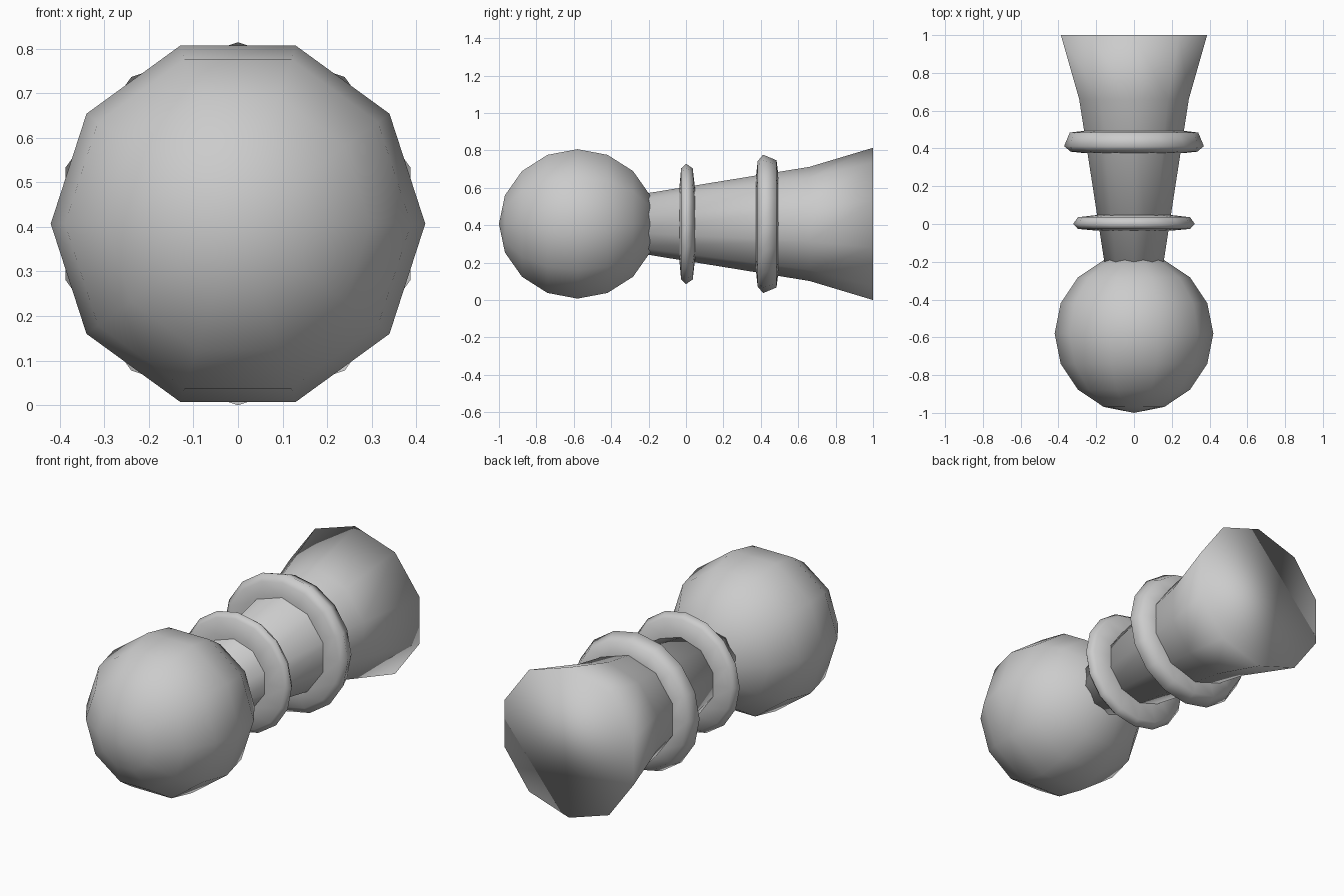
import bpy, bmesh, math

if "Cube" in bpy.data.objects:
    bpy.data.objects.remove(bpy.data.objects["Cube"])

CZ = 0.407  # height of the long axis


def lathe(name, profile, sides, phase=0.0):
    """Revolve (y, radius) points round the y axis; radius 0 makes a pole, open ends are capped."""
    bm = bmesh.new()
    loops = []
    for y, r in profile:
        if r < 1e-6:
            loops.append([bm.verts.new((0, y, CZ))])
            continue
        ang = [phase + 2 * math.pi * i / sides for i in range(sides)]
        loops.append([bm.verts.new((r * math.cos(a), y, CZ + r * math.sin(a))) for a in ang])
    for a, b in zip(loops, loops[1:]):
        for i in range(sides):
            j = (i + 1) % sides
            ring = [a[i % len(a)], a[j % len(a)], b[j % len(b)], b[i % len(b)]]
            bm.faces.new(list(dict.fromkeys(ring)))
    for end in (loops[0], loops[-1]):
        if len(end) > 1:
            bm.faces.new(end)
    bmesh.ops.recalc_face_normals(bm, faces=bm.faces[:])
    for f in bm.faces:
        f.smooth = True
    me = bpy.data.meshes.new(name)
    bm.to_mesh(me)
    bm.free()
    ob = bpy.data.objects.new(name, me)
    bpy.context.collection.objects.link(ob)
    return ob


# Ball head, 10 sides by 8 rings
R = 0.42
ball = [(-0.58 - R * math.cos(math.pi * k / 8), R * math.sin(math.pi * k / 8)) for k in range(9)]
lathe("ball_head", ball, 10)

# Tapering stem flaring to the capped foot, a corner pointing straight up
lathe("stem", [(-0.3, 0.149), (0.66, 0.305), (1.0, 0.407)], 10, math.pi / 2)

# Two collars with rounded rims
lathe("small_collar", [(-0.037, 0.12), (-0.035, 0.2), (-0.026, 0.297), (0.0, 0.322),
                       (0.036, 0.297), (0.047, 0.2), (0.049, 0.12)], 16)
lathe("large_collar", [(0.373, 0.18), (0.375, 0.26), (0.383, 0.335), (0.412, 0.37),
                       (0.484, 0.34), (0.494, 0.26), (0.496, 0.18)], 16)
